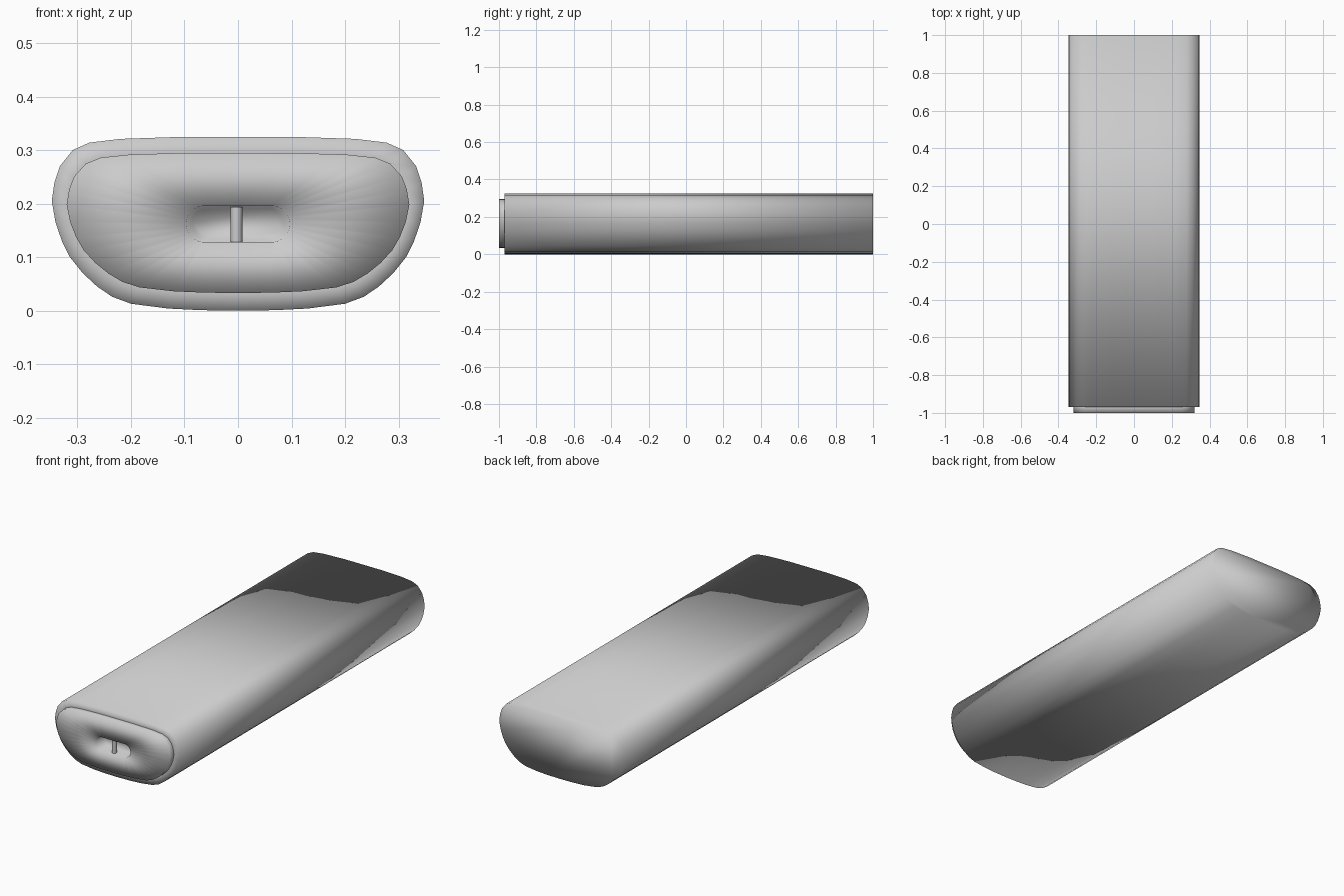
import bpy, bmesh, math

if "Cube" in bpy.data.objects:
    bpy.data.objects.remove(bpy.data.objects["Cube"])

# Half cross-section (x, z), bottom centre to top centre
HALF = [(0, 0), (0.07, 0.001), (0.13, 0.004), (0.20, 0.013), (0.235, 0.026), (0.263, 0.045),
        (0.29, 0.07), (0.314, 0.1), (0.329, 0.13), (0.341, 0.165), (0.348, 0.205),
        (0.343, 0.24), (0.333, 0.27), (0.309, 0.3), (0.278, 0.314), (0.22, 0.321),
        (0.10, 0.325), (0, 0.325)]
LIP = [(x * 0.92, 0.033 + z * (0.262 / 0.325)) for x, z in HALF]


def slot_half(r, straight, zc):
    """Stadium half outline with as many points as the body outline."""
    n = len(HALF) - 2
    arc = [-math.pi / 2 + math.pi * i / (n - 1) for i in range(n)]
    pts = [(straight + r * math.cos(a), zc + r * math.sin(a)) for a in arc]
    return [(0, zc - r)] + pts + [(0, zc + r)]


def mirrored(half):
    return half + [(-x, z) for x, z in reversed(half[1:-1])]


def loft(name, sections, cap_first=False, cap_last=False):
    """Skin a list of (half outline, y) sections, ordered back to front."""
    bm = bmesh.new()
    rings = [[bm.verts.new((x, y, z)) for x, z in mirrored(half)] for half, y in sections]
    for a, b in zip(rings, rings[1:]):
        for i in range(len(a)):
            j = (i + 1) % len(a)
            bm.faces.new((a[i], a[j], b[j], b[i]))
    if cap_first:
        bm.faces.new(rings[0][::-1])
    if cap_last:
        bm.faces.new(rings[-1])
    me = bpy.data.meshes.new(name)
    bm.to_mesh(me)
    bm.free()
    ob = bpy.data.objects.new(name, me)
    bpy.context.collection.objects.link(ob)
    for p in me.polygons:
        p.use_smooth = True
    return ob


# Main casing: closed back end, long shell, step in at the front
loft("casing", [(HALF, 1.0), (HALF, -0.97), (LIP, -0.97)], cap_first=True)

# Front plate with the recessed oval slot
slot = slot_half(0.034, 0.063, 0.162)
slot_floor = slot_half(0.028, 0.057, 0.162)
loft("front_plate", [(LIP, -0.97), (LIP, -1.0), (slot, -1.0), (slot_floor, -0.95)],
     cap_last=True)

# Upright bar across the slot
bpy.ops.mesh.primitive_cylinder_add(vertices=16, radius=0.011, depth=0.066,
                                    location=(-0.003, -0.985, 0.161))
bar = bpy.context.object
bar.name = "slot_bar"
bpy.ops.object.shade_smooth_by_angle()
